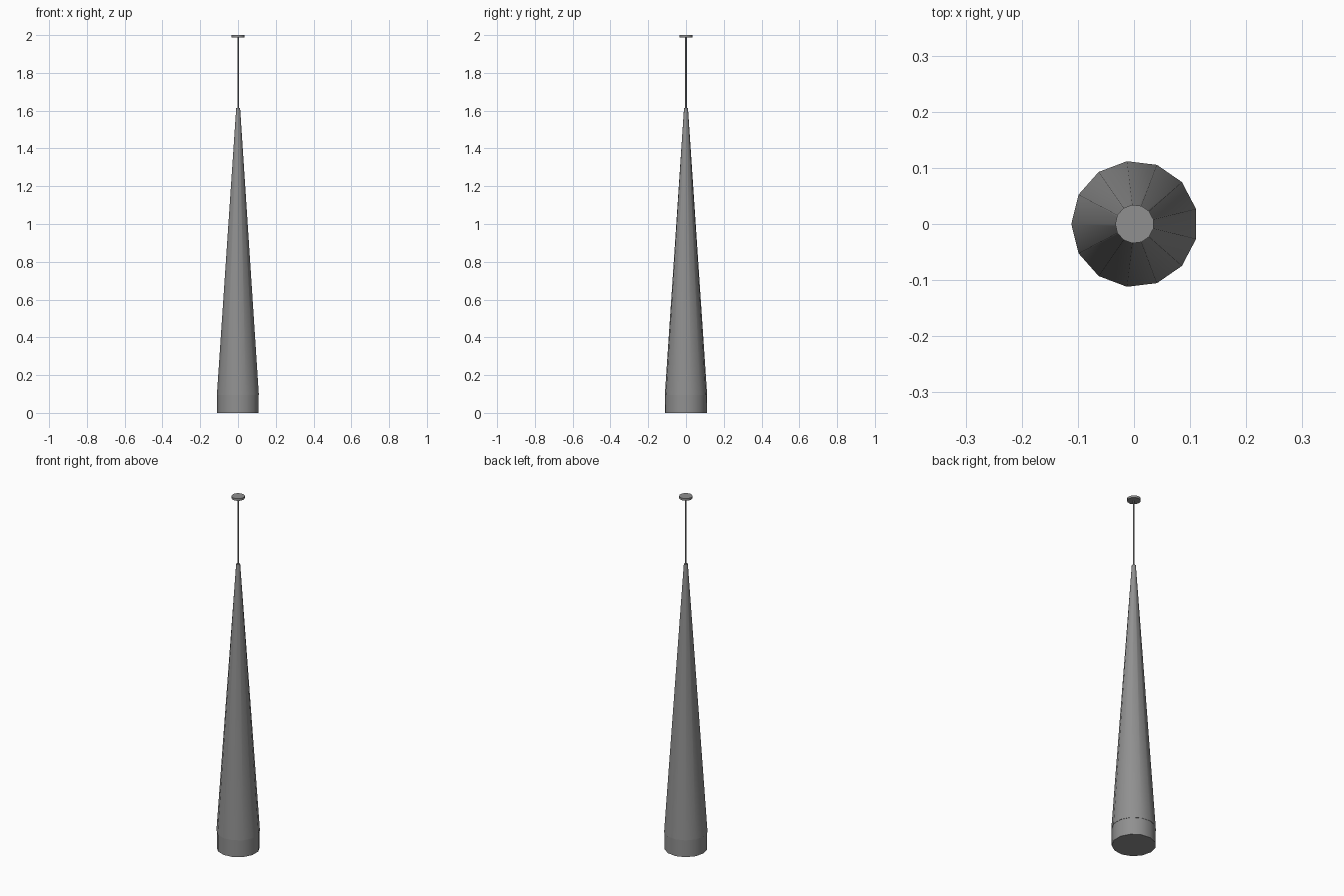
import bpy, bmesh, math

if "Cube" in bpy.data.objects:
    bpy.data.objects.remove(bpy.data.objects["Cube"])

SIDES = 13
OFFSET = 0.001  # recentres the odd-sided outline

# Dark grey finish
dark = bpy.data.materials.new("dark_grey")
dark.diffuse_color = (0.28, 0.28, 0.28, 1.0)
dark.use_nodes = True
dark.node_tree.nodes["Principled BSDF"].inputs["Base Color"].default_value = dark.diffuse_color


def lathe(name, profile, sides=SIDES):
    """Closed solid of revolution from (radius, z) points, capped at both ends."""
    bm = bmesh.new()
    rings = []
    for r, z in profile:
        rings.append([bm.verts.new((r * math.cos(a) + OFFSET, r * math.sin(a), z))
                      for a in (math.pi + 2 * math.pi * i / sides for i in range(sides))])
    for low, high in zip(rings, rings[1:]):
        for i in range(sides):
            j = (i + 1) % sides
            bm.faces.new((low[i], low[j], high[j], high[i]))
    bm.faces.new(rings[0][::-1])
    bm.faces.new(rings[-1])
    bmesh.ops.recalc_face_normals(bm, faces=bm.faces)
    mesh = bpy.data.meshes.new(name)
    bm.to_mesh(mesh)
    bm.free()
    mesh.materials.append(dark)
    obj = bpy.data.objects.new(name, mesh)
    bpy.context.collection.objects.link(obj)
    bpy.ops.object.select_all(action='DESELECT')
    obj.select_set(True)
    bpy.context.view_layer.objects.active = obj
    bpy.ops.object.shade_smooth_by_angle(angle=math.radians(30))
    return obj


# Straight lower collar and long tapering shade
lathe("lower_collar", [(0.111, 0.0), (0.111, 0.096)])
lathe("tapered_shade", [(0.1127, 0.096), (0.0105, 1.614)])

# Suspension cord
lathe("cord", [(0.004, 1.60), (0.004, 1.992)], 8)

# Ceiling canopy disc
lathe("ceiling_disc", [(0.0345, 1.988), (0.0345, 2.0)])
